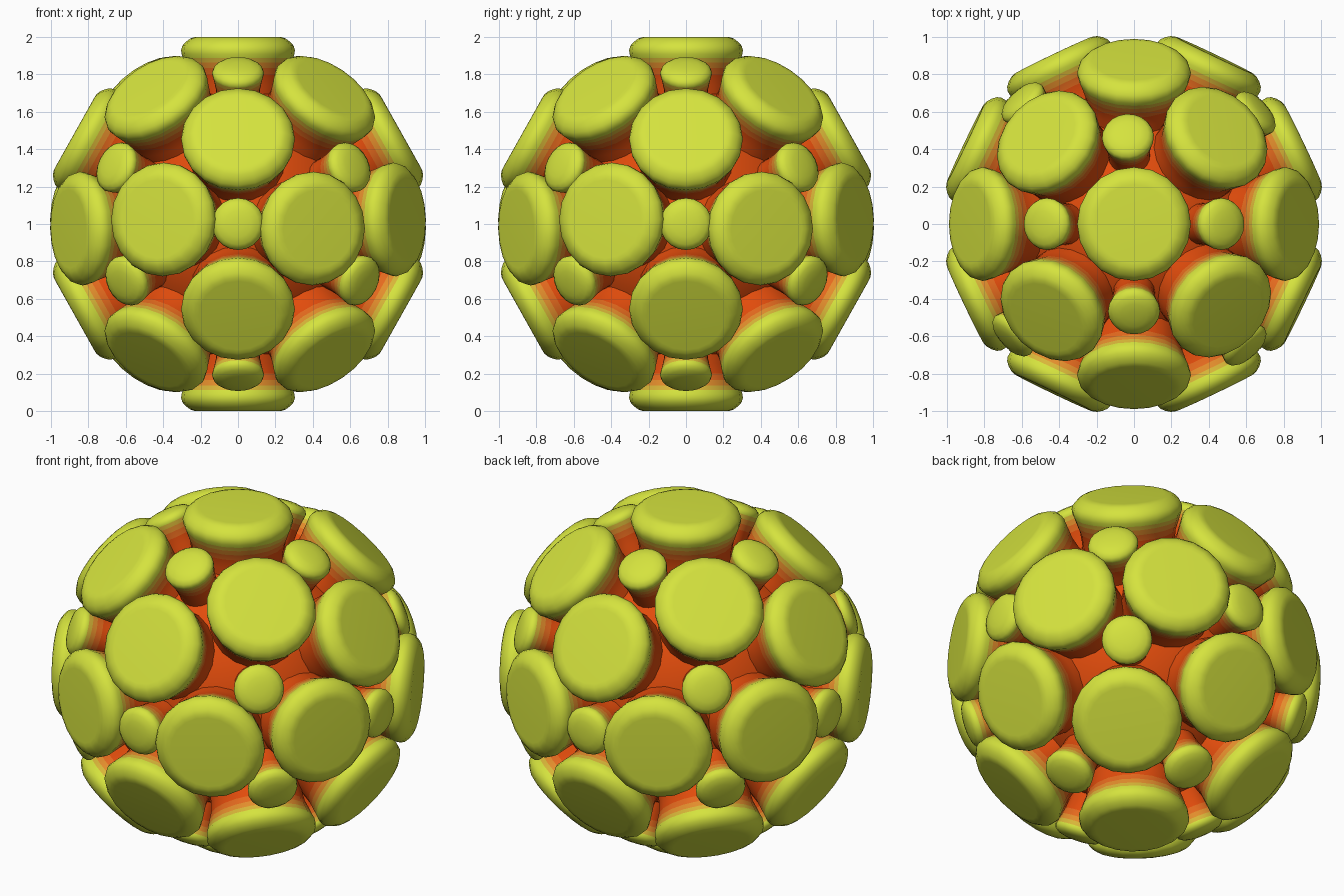
import bpy, bmesh, math
from mathutils import Vector

if "Cube" in bpy.data.objects:
    bpy.data.objects.remove(bpy.data.objects["Cube"])

CENTRE = Vector((0, 0, 1))


def material(name, srgb):
    lin = [((c / 255 + 0.055) / 1.055) ** 2.4 for c in srgb]
    m = bpy.data.materials.new(name)
    m.diffuse_color = (*lin, 1)
    m.use_nodes = True
    m.node_tree.nodes["Principled BSDF"].inputs["Base Color"].default_value = m.diffuse_color
    return m


MATS = [material("deep orange", (226, 76, 12)),
        material("orange", (229, 106, 30)),
        material("amber", (228, 142, 44)),
        material("dull yellow", (217, 182, 56)),
        material("lime", (213, 227, 62))]


def band(d):
    # colour follows the distance from the centre of the ball
    return sum(d > t for t in (0.840, 0.876, 0.905, 0.929))


def lathe(name, profile, seg):
    # turned stud along +z, its base buried inside the core
    bm = bmesh.new()
    rings = []
    for r, d in profile:
        rings.append([bm.verts.new((r * math.cos(2 * math.pi * j / seg),
                                    r * math.sin(2 * math.pi * j / seg), d))
                      for j in range(seg)])
    for lo, hi in zip(rings, rings[1:]):
        for j in range(seg):
            k = (j + 1) % seg
            bm.faces.new((lo[j], lo[k], hi[k], hi[j]))
    bm.faces.new(rings[-1])
    for f in bm.faces:
        f.material_index = band(f.calc_center_median().length)
        f.smooth = True
    bm.faces.ensure_lookup_table()
    bm.faces[-1].material_index = 4
    me = bpy.data.meshes.new(name)
    bm.to_mesh(me)
    bm.free()
    for m in MATS:
        me.materials.append(m)
    return me


def place(name, mesh, az, el):
    # azimuth is measured anticlockwise from the front
    a, e = math.radians(az - 90), math.radians(el)
    direction = Vector((math.cos(e) * math.cos(a), math.cos(e) * math.sin(a), math.sin(e)))
    ob = bpy.data.objects.new(name, mesh)
    ob.location = CENTRE
    ob.rotation_mode = 'QUATERNION'
    ob.rotation_quaternion = direction.to_track_quat('Z', 'Y')
    bpy.context.collection.objects.link(ob)


# round core
bpy.ops.mesh.primitive_uv_sphere_add(segments=48, ring_count=24, radius=0.74, location=CENTRE)
core = bpy.context.object
core.name = "core"
core.data.materials.append(MATS[0])
bpy.ops.object.shade_smooth()

# wide flat-topped studs and small domed knobs
stud = lathe("wide_stud", [(.250, .66), (.255, .74), (.263, .798), (.276, .834), (.286, .864),
                           (.294, .888), (.302, .908), (.304, .93), (.297, .953),
                           (.278, .974), (.255, .991), (.232, .999), (.21, 1.0)], 20)
knob = lathe("small_knob", [(.110, .68), (.113, .78), (.118, .832), (.125, .867), (.131, .895),
                            (.137, .919), (.139, .932), (.132, .95), (.11, .967),
                            (.07, .977), (.03, .981)], 20)

# poles
place("top_stud", stud, 0, 90)
place("bottom_stud", stud, 0, -90)

# four-fold rings
for q in range(4):
    t = 90 * q
    place("equator_stud", stud, t - 25.5, 1.5)
    place("equator_stud", stud, t + 25.5, -1.5)
    place("equator_knob", knob, t, 0)
    for side, s in (("upper", 1), ("lower", -1)):
        place(side + "_straight_stud", stud, t, 29.3 * s)
        place(side + "_diagonal_stud", stud, t + 46.5, 46.5 * s)
        place(side + "_diagonal_knob", knob, t + 45 - 2.5 * s, 19 * s)
        twist = 4 if (s == 1 and q == 2) else 0
        place(side + "_polar_knob", knob, t + twist, 60 * s)
